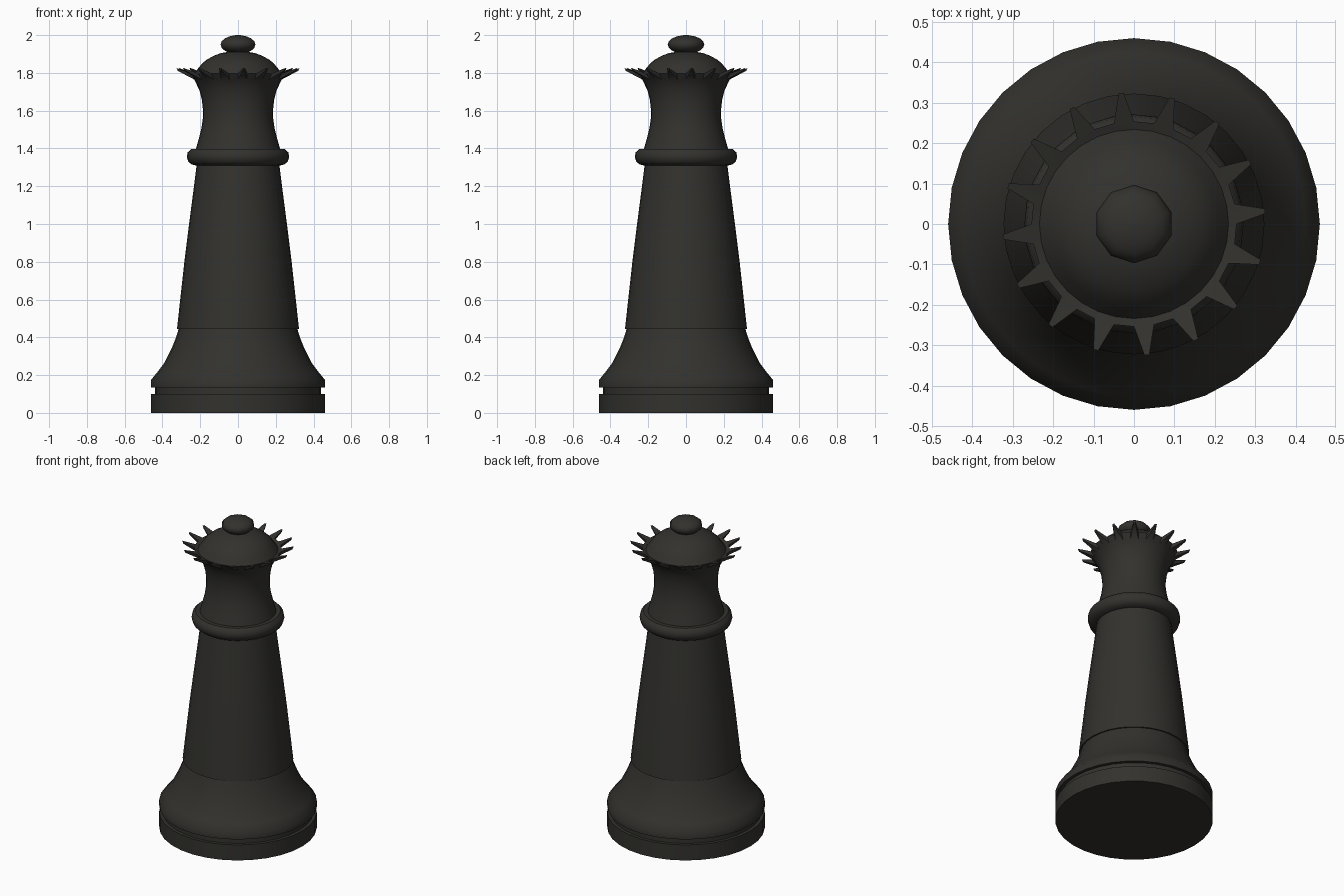
import bpy, bmesh, math
from mathutils import Vector

if "Cube" in bpy.data.objects:
    bpy.data.objects.remove(bpy.data.objects["Cube"])

ebony = bpy.data.materials.new("dark_ebony")
ebony.diffuse_color = (0.032, 0.031, 0.027, 1)
ebony.use_nodes = True
ebony.node_tree.nodes["Principled BSDF"].inputs["Base Color"].default_value = ebony.diffuse_color


def lathe(name, profile, sides=32, start=0.0, spikes=None):
    """Spin an (r, z) profile into a capped solid; band 'spikes' gets points."""
    bm = bmesh.new()
    rings = []
    for r, z in profile:
        rings.append([bm.verts.new((r * math.cos(start + 2 * math.pi * i / sides),
                                    r * math.sin(start + 2 * math.pi * i / sides), z))
                      for i in range(sides)])
    bands = []
    for lo, hi in zip(rings, rings[1:]):
        bands.append([bm.faces.new((lo[i], lo[(i + 1) % sides], hi[(i + 1) % sides], hi[i]))
                      for i in range(sides)])
    bm.faces.new(rings[0][::-1])
    bm.faces.new(rings[-1])

    # pull every second face of the band outward into a crown point
    if spikes is not None:
        for f in bands[spikes][::2]:
            tip = bmesh.ops.extrude_discrete_faces(bm, faces=[f])["faces"][0]
            c = tip.calc_center_median()
            out = Vector((c.x, c.y, 0)).normalized()
            target = out * 0.323 + Vector((0, 0, 1.818))
            for v in tip.verts:
                d = v.co - c
                v.co = target + Vector((d.x * 0.25, d.y * 0.25, d.z * 0.4))

    bmesh.ops.recalc_face_normals(bm, faces=bm.faces)
    mesh = bpy.data.meshes.new(name)
    bm.to_mesh(mesh)
    bm.free()
    mesh.materials.append(ebony)
    ob = bpy.data.objects.new(name, mesh)
    bpy.context.collection.objects.link(ob)
    bpy.ops.object.select_all(action='DESELECT')
    ob.select_set(True)
    bpy.context.view_layer.objects.active = ob
    bpy.ops.object.shade_smooth_by_angle(angle=math.radians(40))
    return ob


# grooved foot with flared skirt
lathe("base", [(0.46, 0), (0.46, 0.10), (0.44, 0.10), (0.44, 0.135), (0.46, 0.135),
               (0.46, 0.175), (0.425, 0.218), (0.39, 0.265), (0.352, 0.34),
               (0.33, 0.395), (0.314, 0.445)])

# tapered shaft
lathe("shaft", [(0.323, 0.445), (0.306, 0.60), (0.284, 0.80), (0.259, 1.00),
                (0.237, 1.17), (0.217, 1.33)])

# rounded collar
lathe("collar", [(0.215, 1.308), (0.245, 1.315), (0.263, 1.33), (0.271, 1.355),
                 (0.266, 1.38), (0.248, 1.397), (0.20, 1.397)])

# waisted neck, spiked rim and dome in one turned piece
lathe("crown", [(0.225, 1.39), (0.208, 1.45), (0.193, 1.51), (0.186, 1.56), (0.186, 1.61),
                (0.192, 1.66), (0.205, 1.71), (0.232, 1.765), (0.254, 1.798),
                (0.234, 1.79), (0.21, 1.825), (0.19, 1.85), (0.165, 1.87),
                (0.13, 1.89), (0.09, 1.905), (0.04, 1.913)], spikes=7)

# flattened ball on top
ball = [(0.097 * math.cos(a), 1.95 + 0.05 * math.sin(a))
        for a in (math.radians(-80 + 20 * k) for k in range(9))]
ball[-1] = (0.012, 2.0)
lathe("finial", ball, sides=10, start=math.pi / 2)
